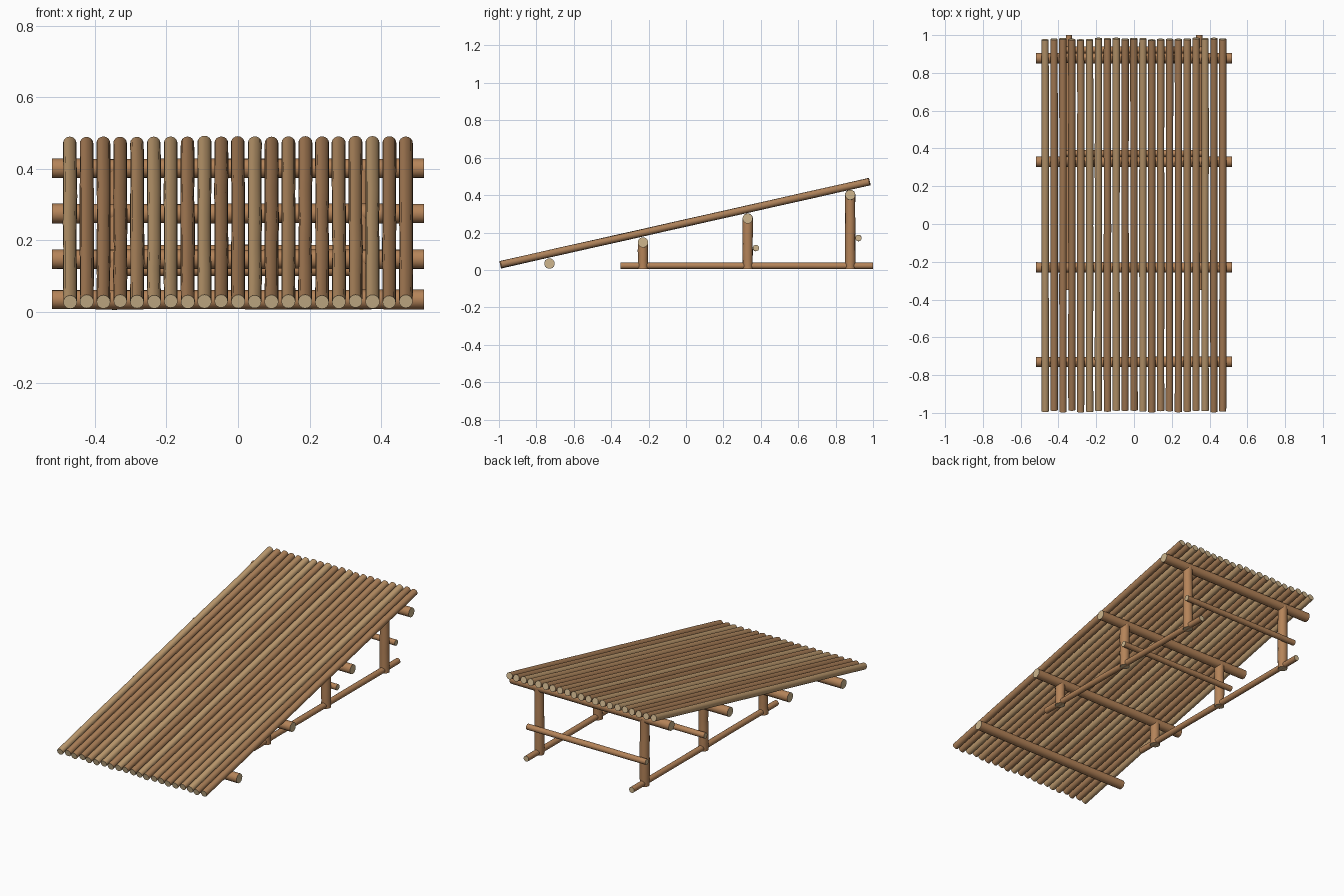
import bpy, bmesh, math, random
from mathutils import Vector

if "Cube" in bpy.data.objects:
    bpy.data.objects.remove(bpy.data.objects["Cube"])

random.seed(4)

def material(name, rgb):
    m = bpy.data.materials.new(name)
    m.diffuse_color = (*rgb, 1)
    m.use_nodes = True
    m.node_tree.nodes["Principled BSDF"].inputs["Base Color"].default_value = m.diffuse_color
    return m

CUT = material("cut_wood", (0.62, 0.47, 0.27))
BEAM = material("frame_wood", (0.46, 0.23, 0.10))
DECK = [material("deck_wood_%d" % i, c) for i, c in enumerate([
    (0.38, 0.20, 0.09), (0.46, 0.26, 0.12), (0.42, 0.22, 0.10), (0.52, 0.33, 0.16)])]

def pole(name, a, b, r, mat, wobble=0.0, sides=16, rings=7):
    """Round pole from a to b with a slight natural wobble and pale cut ends."""
    a, b = Vector(a), Vector(b)
    axis = b - a
    rot = axis.to_track_quat('Z', 'Y')
    bm = bmesh.new()
    loops = []
    for i in range(rings):
        t = i / (rings - 1)
        rr = r * (1 + random.uniform(-wobble, wobble))
        shift = Vector((random.uniform(-1, 1), random.uniform(-1, 1), 0)) * r * wobble
        loops.append([bm.verts.new(a + axis * t + rot @ (shift + Vector((
            rr * math.cos(k * math.tau / sides), rr * math.sin(k * math.tau / sides), 0))))
            for k in range(sides)])
    for p, q in zip(loops, loops[1:]):
        for k in range(sides):
            j = (k + 1) % sides
            bm.faces.new((p[k], p[j], q[j], q[k])).smooth = True
    for loop in (loops[0][::-1], loops[-1]):
        bm.faces.new(loop).material_index = 1
    for e in bm.edges:
        if any(f.material_index == 1 for f in e.link_faces):
            e.smooth = False
    me = bpy.data.meshes.new(name)
    bm.to_mesh(me)
    bm.free()
    me.materials.append(mat)
    me.materials.append(CUT)
    ob = bpy.data.objects.new(name, me)
    bpy.context.collection.objects.link(ob)
    return ob

# Sloping deck of 21 poles
low, high = Vector((0, -0.991, 0.028)), Vector((0, 0.981, 0.472))
slope = (high - low).normalized()
for i in range(21):
    x = Vector(((i - 10) * 0.047, 0, 0))
    pole("deck_pole_%02d" % i,
         low + x + slope * random.uniform(-0.003, 0.007),
         high + x + slope * random.uniform(-0.007, 0.004),
         0.0192, random.choice(DECK), 0.04)

# Cross beams under the deck
beams = [(-0.73, 0.034), (-0.23, 0.147), (0.33, 0.275), (0.878, 0.401)]
for i, (y, z) in enumerate(beams):
    pole("cross_beam_%d" % i, (-0.52, y, z), (0.52, y, z), 0.027, BEAM, 0.02)

# Posts and ground runners on both sides
for side, sx in (("left", -0.345), ("right", 0.345)):
    for i, (y, z) in enumerate(beams[1:]):
        pole("%s_post_%d" % (side, i), (sx, y, 0.006), (sx, y, z), 0.027, BEAM, 0.03)
    pole("%s_ground_runner" % side, (sx, -0.35, 0.022), (sx, 1.0, 0.022), 0.017, BEAM, 0.03)

# Thin rear braces tied behind the taller posts
for name, y, z in (("middle_brace", 0.374, 0.117), ("rear_brace", 0.922, 0.17)):
    pole(name, (-0.39, y, z), (0.39, y, z), 0.017, BEAM, 0.03)
